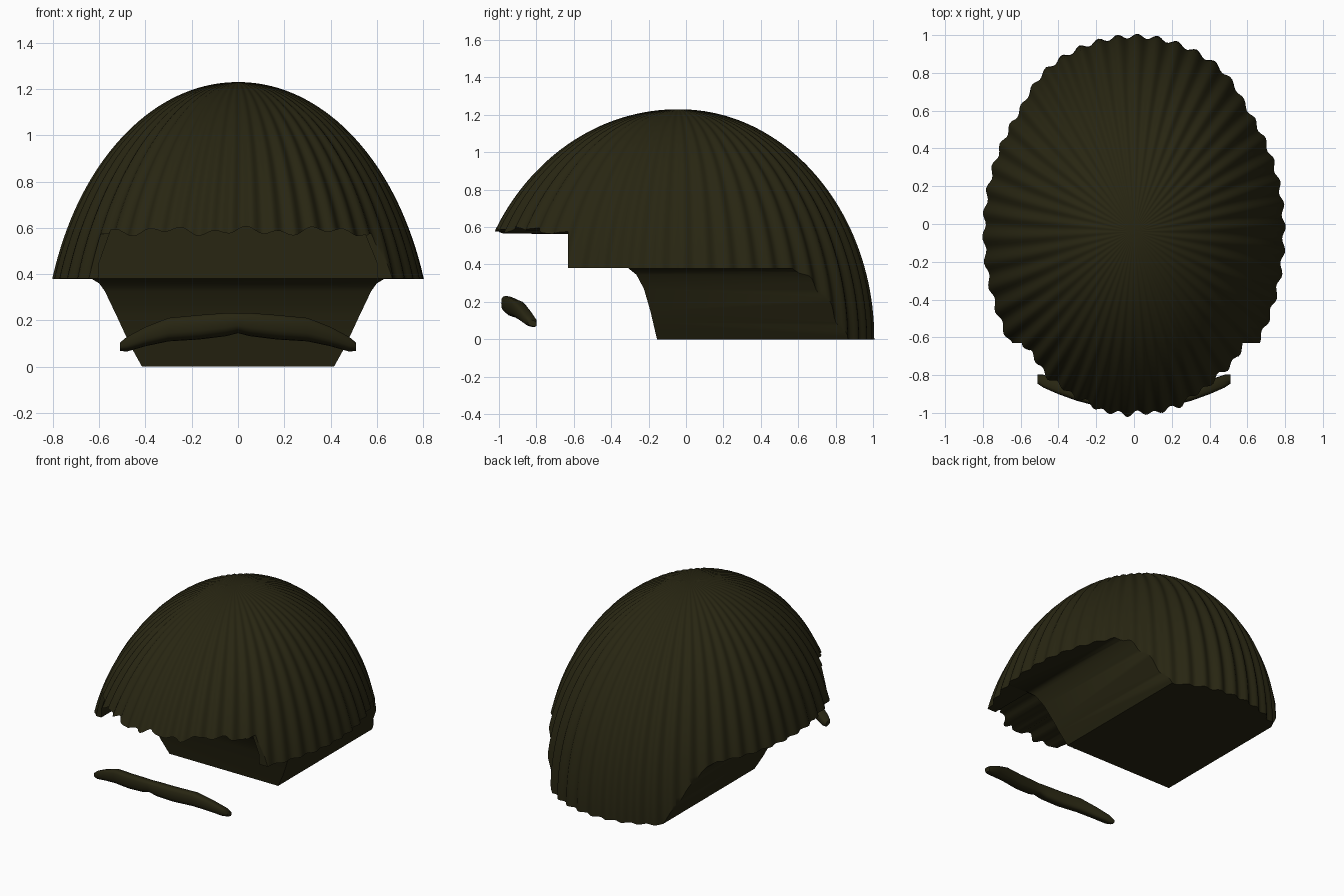
import bpy, bmesh, math

if "Cube" in bpy.data.objects:
    bpy.data.objects.remove(bpy.data.objects["Cube"])

mat = bpy.data.materials.new("dark olive")
mat.diffuse_color = (0.021, 0.019, 0.006, 1)
mat.use_nodes = True
mat.node_tree.nodes["Principled BSDF"].inputs["Base Color"].default_value = mat.diffuse_color


def make_object(name, bm):
    bmesh.ops.recalc_face_normals(bm, faces=bm.faces[:])
    me = bpy.data.meshes.new(name)
    bm.to_mesh(me)
    bm.free()
    me.materials.append(mat)
    ob = bpy.data.objects.new(name, me)
    bpy.context.collection.objects.link(ob)
    return ob


def loft(rings, name):
    """Skin closed rings of points and cap both ends."""
    bm = bmesh.new()
    vs = [[bm.verts.new(p) for p in r] for r in rings]
    n = len(vs[0])
    for a, b in zip(vs, vs[1:]):
        for i in range(n):
            j = (i + 1) % n
            bm.faces.new((a[i], a[j], b[j], b[i]))
    bm.faces.new(vs[0])
    bm.faces.new(vs[-1])
    return make_object(name, bm)


def activate(ob):
    bpy.ops.object.select_all(action='DESELECT')
    ob.select_set(True)
    bpy.context.view_layer.objects.active = ob


def smooth(ob, angle):
    activate(ob)
    bpy.ops.object.shade_smooth_by_angle(angle=math.radians(angle))


# Ribbed dome of hair, solid down to the flat base
RIBS, SEG, ROWS = 50, 350, 44
rings = []
for r in range(ROWS):
    t = r / (ROWS - 1) * math.radians(88.5)
    ring = []
    for i in range(SEG):
        a = 2 * math.pi * i / SEG
        rib = math.sin(RIBS * a + 0.5 * math.sin(3 * a) + 0.25 * math.sin(5 * t))
        k = math.cos(t) * (1 + 0.012 * rib)
        ly = 1.035 if math.sin(a) > 0 else 1.10
        ring.append((0.835 * k * math.cos(a), -0.04 + ly * k * math.sin(a),
                     1.23 * math.sin(t) * (1 + 0.003 * rib * math.cos(t))))
    rings.append(ring)
hair = loft(rings, "hair")


def cut(profile, axis, lo, hi):
    """Subtract a profile extruded along x (yz profile) or y (xz profile)."""
    if axis == 'x':
        ends = [[(e, u, v) for u, v in profile] for e in (lo, hi)]
    else:
        ends = [[(u, e, v) for u, v in profile] for e in (lo, hi)]
    cutter = loft(ends, "cutter")
    cutter.hide_render = True
    mod = hair.modifiers.new("cut", 'BOOLEAN')
    mod.operation = 'DIFFERENCE'
    mod.solver = 'EXACT'
    mod.object = cutter
    activate(hair)
    bpy.ops.object.modifier_apply(modifier=mod.name)
    bpy.data.objects.remove(cutter)


def wavy(half, z):
    """Uneven lower edge of the fringe, from right to left."""
    n = 60
    return [(x, z + 0.012 * math.sin(x * 45) + 0.01 * math.sin(x * 19 + 1))
            for x in (half - 2 * half * i / n for i in range(n + 1))]


# Lower front: nape edge curving up to the side hem
cut([(-2, -0.5), (-0.15, -0.5), (-0.155, 0), (-0.19, 0.15), (-0.225, 0.27),
     (-0.265, 0.345), (-0.31, 0.381), (-2, 0.381)], 'x', -2, 2)
# Fringe, and face opening between the side locks
cut([(-0.95, -0.6), (0.95, -0.6)] + wavy(0.95, 0.575), 'y', -2, -0.63)
cut([(-0.605, 0.37), (0.605, 0.37), (0.60, 0.45)] + wavy(0.55, 0.585) + [(-0.60, 0.45)],
    'y', -1.9, -0.315)
# Undercut either side of the nape
for s in (-1, 1):
    cut([(s * x, z) for x, z in ((0.415, -0.5), (0.415, 0), (0.465, 0.09), (0.525, 0.22),
                                 (0.575, 0.325), (0.60, 0.36), (0.63, 0.378),
                                 (2, 0.378), (2, -0.5))], 'y', -2.1, 2.1)
smooth(hair, 40)

# Moustache: tapered bar bent back and down at both ends
half = [(0.0, -0.945, 0.188, 0.040, 0.042), (0.05, -0.943, 0.182, 0.047, 0.045),
        (0.17, -0.925, 0.170, 0.050, 0.045), (0.30, -0.895, 0.160, 0.048, 0.042),
        (0.40, -0.863, 0.130, 0.039, 0.038), (0.48, -0.832, 0.097, 0.029, 0.034),
        (0.51, -0.822, 0.086, 0.016, 0.024)]
path = [(-p[0],) + p[1:] for p in reversed(half[1:])] + half
rings = []
for x, y, z, h, d in path:
    ring = []
    for i in range(16):
        a = 2 * math.pi * i / 16
        c, s = math.cos(a), math.sin(a)
        # softly squared section
        c, s = (math.copysign(abs(v) ** 0.7, v) for v in (c, s))
        ring.append((x, y + d * c, z + h * s - 0.25 * d * c))
    rings.append(ring)
moustache = loft(rings, "moustache")
smooth(moustache, 50)
